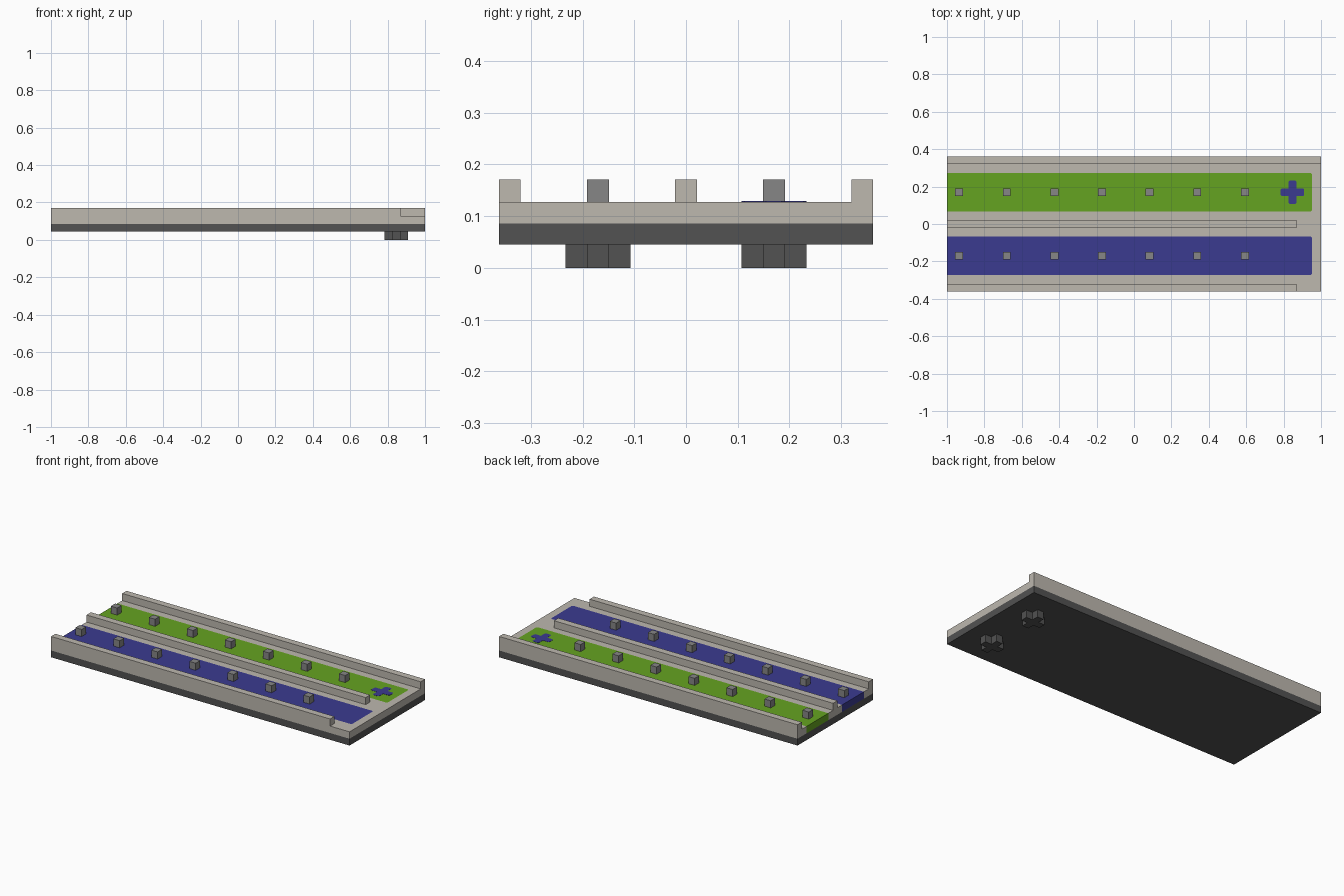
import bpy
import bmesh

cube = bpy.data.objects.get("Cube")
if cube:
    bpy.data.objects.remove(cube, do_unlink=True)


def material(name, r, g, b):
    mat = bpy.data.materials.new(name)
    mat.use_nodes = True
    mat.diffuse_color = (r, g, b, 1)
    shader = next(n for n in mat.node_tree.nodes if n.type == "BSDF_PRINCIPLED")
    shader.inputs["Base Color"].default_value = (r, g, b, 1)
    return mat


stone = material("warm grey", 0.51, 0.48, 0.43)
dark = material("dark grey", 0.085, 0.085, 0.085)
mid = material("mid grey", 0.24, 0.24, 0.24)
green = material("green", 0.13, 0.37, 0.015)
blue = material("blue", 0.043, 0.043, 0.28)


def prism(name, outline, z0, z1, mat):
    """Extrude a counter-clockwise outline from z0 to z1."""
    bm = bmesh.new()
    face = bm.faces.new([bm.verts.new((x, y, z0)) for x, y in outline])
    top = bmesh.ops.extrude_face_region(bm, geom=[face])["geom"]
    for v in top:
        if isinstance(v, bmesh.types.BMVert):
            v.co.z = z1
    bmesh.ops.recalc_face_normals(bm, faces=bm.faces)
    mesh = bpy.data.meshes.new(name)
    bm.to_mesh(mesh)
    bm.free()
    mesh.materials.append(mat)
    obj = bpy.data.objects.new(name, mesh)
    bpy.context.collection.objects.link(obj)
    return obj


def rect(x0, x1, y0, y1):
    return [(x0, y0), (x1, y0), (x1, y1), (x0, y1)]


def plus(cx, cy, reach, arm, cut=0.0):
    """Plus outline, with optional chamfered tips."""
    quarter = [(reach, -arm + cut), (reach, arm - cut), (reach - cut, arm), (arm, arm), (arm + cut, arm)]
    if cut:
        quarter = [(reach - cut, -arm)] + quarter[:4]
    else:
        quarter = [(reach, -arm), (reach, arm), (arm, arm)]
    pts = []
    for _ in range(4):
        pts += quarter
        quarter = [(-y, x) for x, y in quarter]
    return [(cx + x, cy + y) for x, y in pts]


def lane(y):
    """Lane outline with softened corners at the closed end."""
    lo, hi, end, c = y - LANE_HALF, y + LANE_HALF, 0.953, 0.008
    return [(-1, lo), (end - c, lo), (end, lo + c), (end, hi - c), (end - c, hi), (-1, hi)]


LANE_Y, LANE_HALF = 0.17, 0.104
BASE, DECK, FLOOR, TOP = 0.045, 0.086, 0.128, 0.171
HALF_WIDTH = 0.361

# Base slab and the deck, whose two channels are open at the left end
prism("base_slab", rect(-1, 1, -HALF_WIDTH, HALF_WIDTH), BASE, DECK, dark)
deck = [(-1, -HALF_WIDTH), (1, -HALF_WIDTH), (1, HALF_WIDTH), (-1, HALF_WIDTH)]
for y in (LANE_Y, -LANE_Y):
    deck += lane(y)[::-1]
prism("deck", deck, DECK, FLOOR, stone)

# Coloured lanes filling the channels
prism("green_lane", lane(LANE_Y), DECK, FLOOR, green)
prism("blue_lane", lane(-LANE_Y), DECK, FLOOR, blue)
prism("cross_mark", plus(0.847, LANE_Y, 0.063, 0.021, 0.006), FLOOR, FLOOR + 0.001, blue)

# Long rails
prism("back_rail", rect(-1, 1, 0.32, HALF_WIDTH), FLOOR, TOP, stone)
prism("middle_rail", rect(-1, 0.87, -0.021, 0.021), FLOOR, TOP, stone)
prism("front_rail", rect(-1, 0.87, -HALF_WIDTH, -0.32), FLOOR, TOP, stone)

# Rows of small studs and the cross-shaped pegs underneath
for side, y in (("back", LANE_Y), ("front", -LANE_Y)):
    for i in range(7):
        x = -0.935 + i * 0.2547
        prism(f"{side}_stud_{i + 1}", rect(x - 0.021, x + 0.021, y - 0.021, y + 0.021), FLOOR, TOP, mid)
    prism(f"{side}_peg", plus(0.847, y, 0.063, 0.021), 0, BASE, dark)
